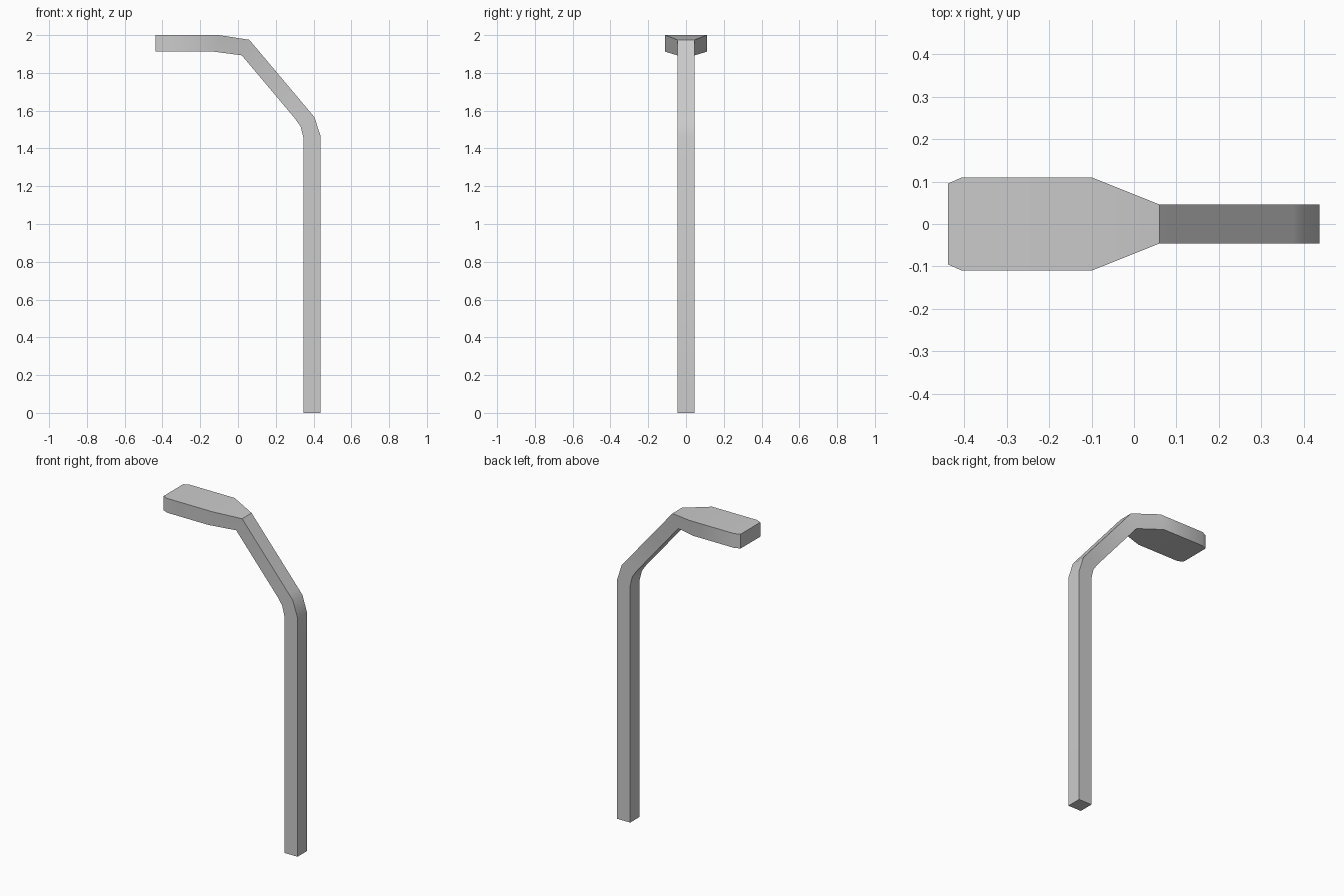
import bpy, bmesh

if "Cube" in bpy.data.objects:
    bpy.data.objects.remove(bpy.data.objects["Cube"])

# Cross-sections along the lamp: outer (x, z), inner (x, z), half width in y
SECTIONS = [
    ((0.437, 0.0), (0.347, 0.0), 0.046),         # foot
    ((0.437, 1.465), (0.347, 1.455), 0.046),     # bend start
    ((0.405, 1.565), (0.332, 1.515), 0.046),
    ((0.375, 1.601), (0.302, 1.558), 0.046),     # bend end
    ((0.06, 1.975), (0.02, 1.893), 0.046),       # neck
    ((-0.10, 2.0), (-0.125, 1.912), 0.11),       # flared head
    ((-0.405, 2.0), (-0.405, 1.912), 0.11),
    ((-0.438, 2.0), (-0.438, 1.912), 0.095),     # chamfered tip
]


def loft(name, sections):
    bm = bmesh.new()
    rings = []
    for (ox, oz), (ix, iz), w in sections:
        rings.append([bm.verts.new(p) for p in
                      ((ox, -w, oz), (ox, w, oz), (ix, w, iz), (ix, -w, iz))])
    for a, b in zip(rings, rings[1:]):
        for i in range(4):
            j = (i + 1) % 4
            bm.faces.new((a[i], a[j], b[j], b[i]))
    bm.faces.new(rings[0])
    bm.faces.new(rings[-1])
    bmesh.ops.recalc_face_normals(bm, faces=bm.faces)
    mesh = bpy.data.meshes.new(name)
    bm.to_mesh(mesh)
    bm.free()
    obj = bpy.data.objects.new(name, mesh)
    bpy.context.collection.objects.link(obj)
    return obj


# Pole, arm and head are one continuous bent beam
lamp = loft("street_lamp_post", SECTIONS)
bpy.context.view_layer.objects.active = lamp
lamp.select_set(True)
bpy.ops.object.shade_smooth_by_angle(angle=0.55)
